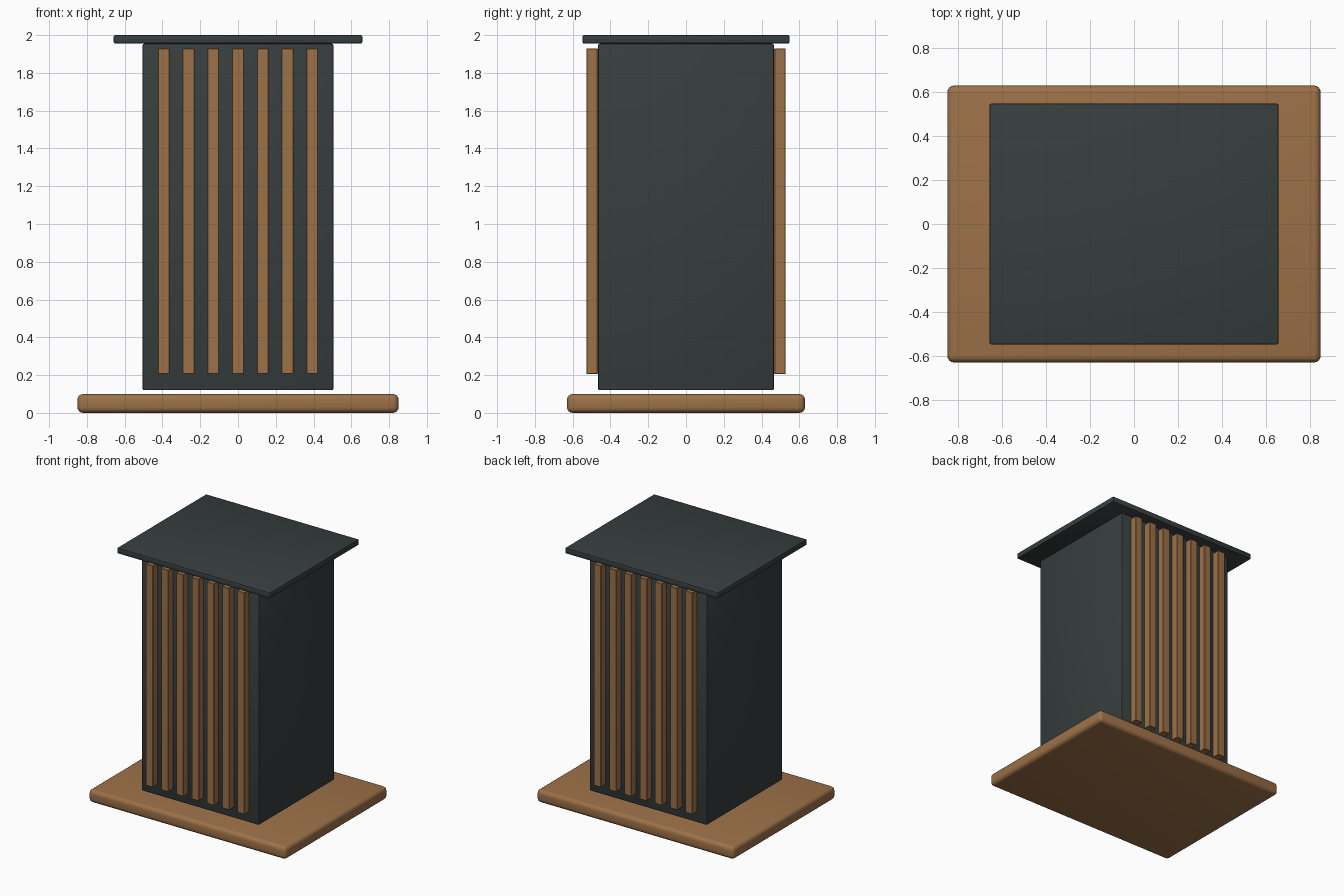
import bpy

if "Cube" in bpy.data.objects:
    bpy.data.objects.remove(bpy.data.objects["Cube"])


def material(name, rgb):
    m = bpy.data.materials.new(name)
    m.diffuse_color = (*rgb, 1.0)
    m.use_nodes = True
    m.node_tree.nodes["Principled BSDF"].inputs["Base Color"].default_value = m.diffuse_color
    return m


wood = material("warm wood", (0.335, 0.165, 0.065))
dark = material("dark slate", (0.038, 0.048, 0.048))


def box(name, center, size, mat, bevel=0.0, segments=1):
    """Box with rounded edges, given by its centre and full size."""
    bpy.ops.mesh.primitive_cube_add(size=1, location=center)
    ob = bpy.context.object
    ob.name = name
    ob.scale = size
    bpy.ops.object.transform_apply(location=False, rotation=False, scale=True)
    ob.data.materials.append(mat)
    if bevel:
        mod = ob.modifiers.new("edges", 'BEVEL')
        mod.width = bevel
        mod.segments = segments
        bpy.ops.object.modifier_apply(modifier=mod.name)
        bpy.ops.object.shade_smooth_by_angle()
    return ob


# Wide wooden plinth
box("base", (0, 0, 0.05), (1.70, 1.26, 0.10), wood, 0.03, 4)

# Cabinet body, standing just clear of the plinth
box("body", (0, 0, 1.0375), (1.01, 0.93, 1.835), dark, 0.008, 2)

# Overhanging top slab
box("top", (0, 0, 1.9775), (1.316, 1.096, 0.045), dark, 0.008, 2)

# Vertical wooden slats on front and back
for side, y in (("front", -0.497), ("back", 0.497)):
    for i in range(7):
        x = (i - 3) * 0.131
        box(f"{side}_slat_{i + 1}", (x, y, 1.0675), (0.062, 0.06, 1.725),
            wood, 0.003)
